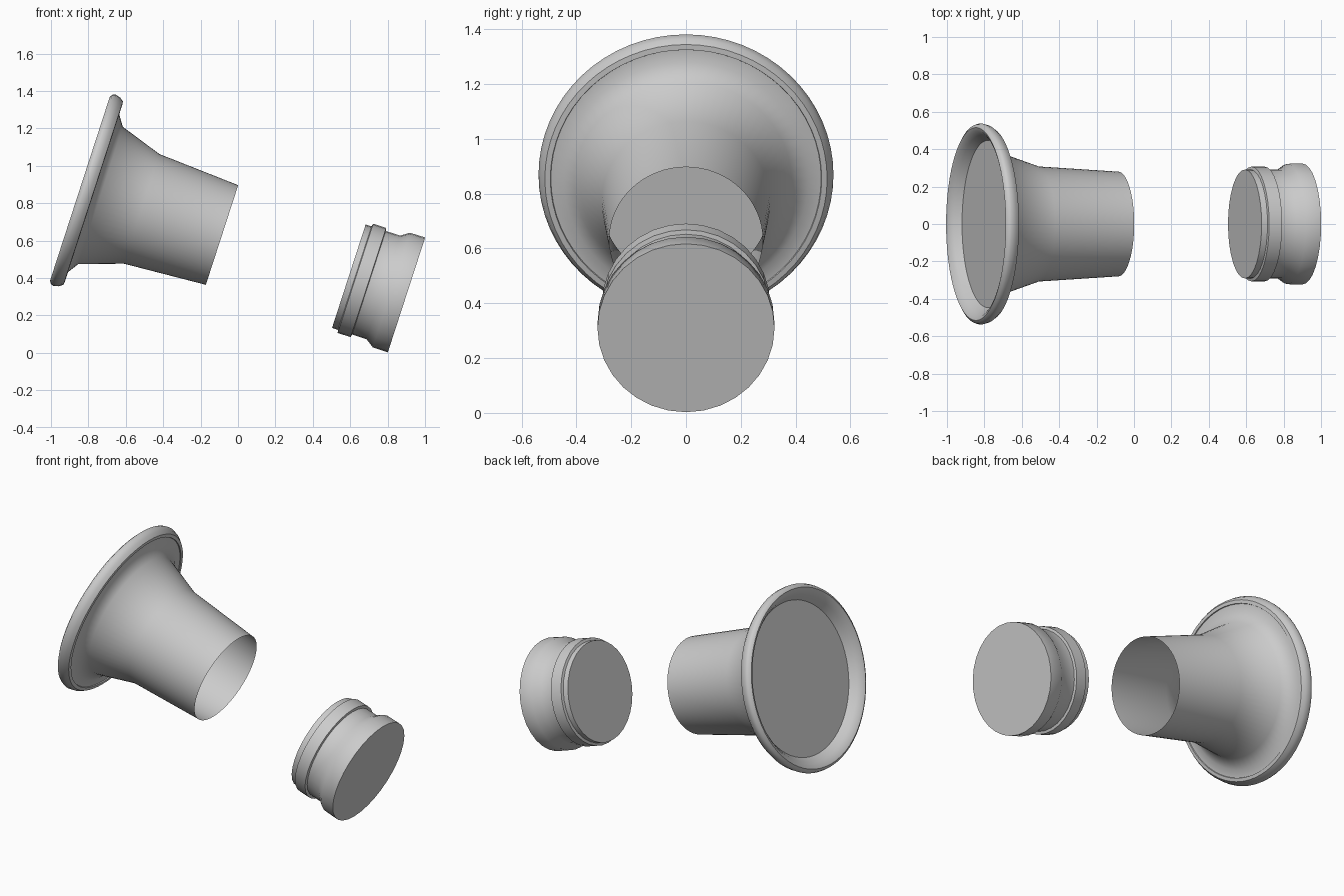
import bpy, bmesh, math
from mathutils import Vector

cube = bpy.data.objects.get("Cube")
if cube:
    bpy.data.objects.remove(cube, do_unlink=True)

grey = bpy.data.materials.new("light grey")
grey.use_nodes = True
grey.diffuse_color = (0.6, 0.6, 0.6, 1)
grey.node_tree.nodes["Principled BSDF"].inputs["Base Color"].default_value = (0.6, 0.6, 0.6, 1)

# Both parts share one axis, tipped 18 degrees below the horizontal
TILT = math.radians(108)
AXIS_ORIGIN = 0.573 * Vector((math.cos(math.radians(72)), 0, math.sin(math.radians(72))))


def lathe(name, profile, sides, edge_angle):
    """Turn a profile of (radius, distance along axis) into a solid of revolution."""
    bm = bmesh.new()
    points = [bm.verts.new((r, 0, s)) for r, s in profile]
    edges = [bm.edges.new(pair) for pair in zip(points, points[1:])]
    bmesh.ops.spin(bm, geom=points + edges, cent=(0, 0, 0), axis=(0, 0, 1),
                   angle=math.tau, steps=sides, use_duplicate=False)
    bmesh.ops.remove_doubles(bm, verts=bm.verts, dist=0.0005)
    bmesh.ops.recalc_face_normals(bm, faces=bm.faces)
    mesh = bpy.data.meshes.new(name)
    bm.to_mesh(mesh)
    bm.free()
    mesh.materials.append(grey)
    obj = bpy.data.objects.new(name, mesh)
    bpy.context.collection.objects.link(obj)
    obj.rotation_euler.y = TILT
    obj.location = AXIS_ORIGIN
    bpy.ops.object.select_all(action="DESELECT")
    obj.select_set(True)
    bpy.context.view_layer.objects.active = obj
    bpy.ops.object.shade_smooth_by_angle(angle=math.radians(edge_angle))
    return obj


# Flared horn: closed dished face, rounded rim, flare and open tube
lathe("flared_horn", [
    (0, -1.008), (0.447, -1.008), (0.475, -1.045), (0.498, -1.068),
    (0.516, -1.075), (0.532, -1.065), (0.538, -1.048), (0.530, -1.02),
    (0.515, -1.0), (0.495, -0.998), (0.493, -1.004), (0.447, -1.0),
    (0.386, -0.959), (0.308, -0.728), (0.28, -0.276)], 64, 40)

# Grooved end cap, closed at both ends
lathe("end_cap", [
    (0, 0.437), (0.291, 0.437), (0.291, 0.47), (0.307, 0.474),
    (0.307, 0.547), (0.291, 0.55), (0.291, 0.631), (0.322, 0.676),
    (0.323, 0.761), (0, 0.761)], 32, 50)
